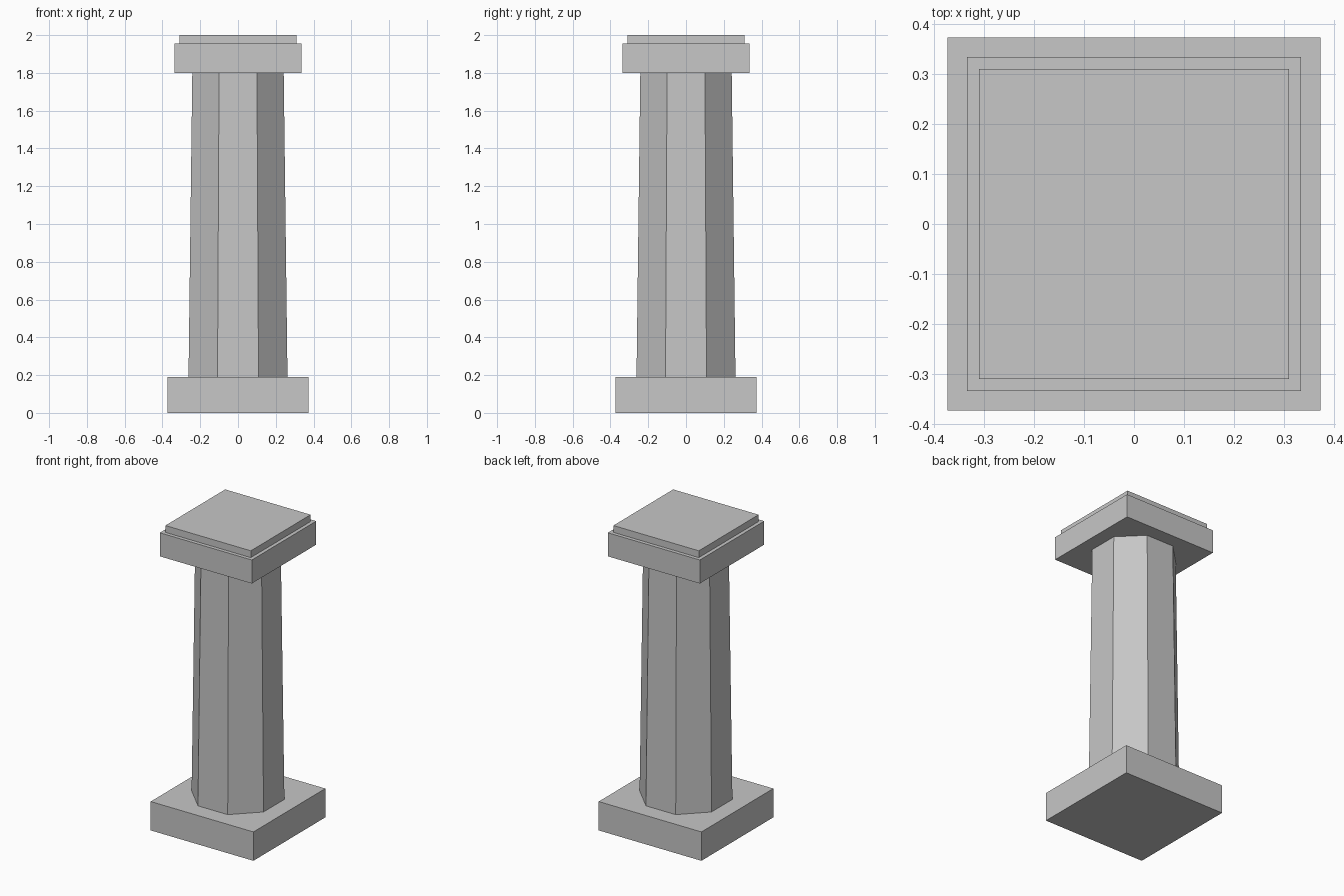
import bpy, math

if "Cube" in bpy.data.objects:
    bpy.data.objects.remove(bpy.data.objects["Cube"])

stone = bpy.data.materials.new("grey stone")
stone.diffuse_color = (0.57, 0.57, 0.57, 1)
stone.use_nodes = True
stone.node_tree.nodes["Principled BSDF"].inputs["Base Color"].default_value = stone.diffuse_color


def prism(name, sides, apothem_low, apothem_high, z0, z1):
    """Upright prism with flat faces towards the axes."""
    k = 1 / math.cos(math.pi / sides)
    bpy.ops.mesh.primitive_cone_add(
        vertices=sides, radius1=apothem_low * k, radius2=apothem_high * k,
        depth=z1 - z0, location=(0, 0, (z0 + z1) / 2),
        rotation=(0, 0, math.pi / sides))
    obj = bpy.context.object
    obj.name = name
    obj.data.materials.append(stone)
    return obj


# Square plinth
prism("base", 4, 0.374, 0.374, 0, 0.19)
# Tapered octagonal column
prism("shaft", 8, 0.262, 0.242, 0.19, 1.80)
# Square capital with a smaller slab on top
prism("capital", 4, 0.335, 0.335, 1.80, 1.955)
prism("top_slab", 4, 0.311, 0.311, 1.955, 2.0)
